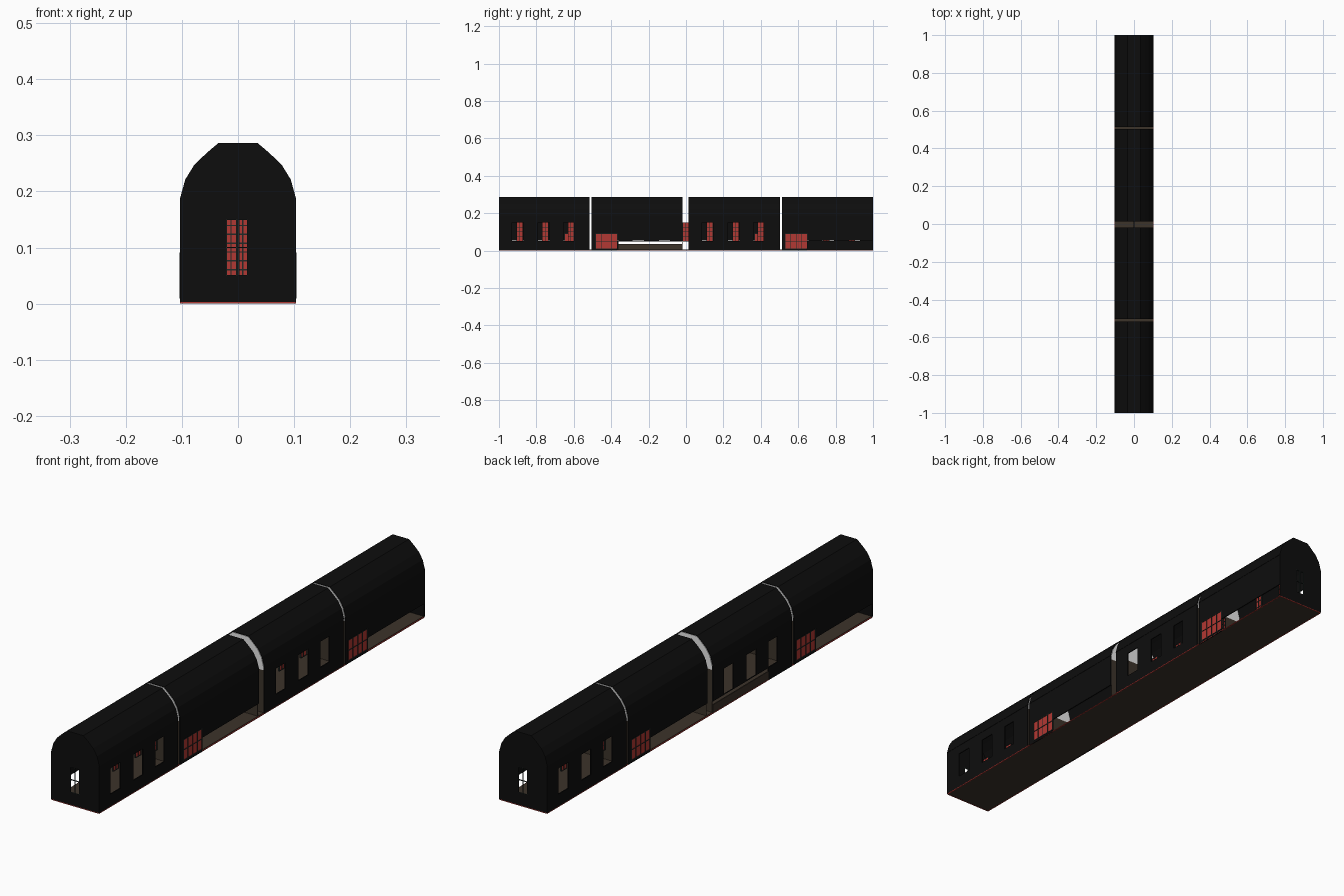
import bpy

if "Cube" in bpy.data.objects:
    bpy.data.objects.remove(bpy.data.objects["Cube"])

def mat(name, r, g, b):
    m = bpy.data.materials.new(name)
    m.diffuse_color = (r, g, b, 1)
    m.use_nodes = True
    m.node_tree.nodes["Principled BSDF"].inputs["Base Color"].default_value = m.diffuse_color
    return m

BLACK = mat("matte black", .004, .004, .004)
BROWN = mat("floor brown", .045, .033, .023)
RED = mat("red glass", .45, .04, .033)
BAR = mat("dark bar", .015, .022, .02)
WHITE = mat("white panel", .9, .9, .9)

W, T = .101, .004
ROOF = [(.103, .185), (.093, .221), (.077, .247), (.055, .268), (.035, .285)]
ARCH = ROOF + [(-x, z) for x, z in reversed(ROOF)]

def mesh(name, verts, faces, m, solid=0):
    me = bpy.data.meshes.new(name)
    me.from_pydata(verts, [], faces)
    me.materials.append(m)
    ob = bpy.data.objects.new(name, me)
    bpy.context.collection.objects.link(ob)
    if solid:
        mod = ob.modifiers.new("thickness", 'SOLIDIFY')
        mod.thickness = solid
        mod.offset = 0
    return ob

def boxes(name, items, m):
    """One object from several (x0,x1,y0,y1,z0,z1) boxes."""
    v, f = [], []
    for x0, x1, y0, y1, z0, z1 in items:
        n = len(v)
        v += [(x, y, z) for x in (x0, x1) for y in (y0, y1) for z in (z0, z1)]
        f += [[n + i for i in q] for q in ((0, 1, 3, 2), (4, 6, 7, 5), (0, 4, 5, 1),
                                           (2, 3, 7, 6), (0, 2, 6, 4), (1, 5, 7, 3))]
    return mesh(name, v, f, m)

def holed_wall(name, u0, u1, z1, holes, place, m=BLACK):
    """Flat wall of grid cells, leaving out cells inside the holes."""
    us = sorted({u0, u1, *[h[0] for h in holes], *[h[1] for h in holes]})
    zs = sorted({.003, z1, *[h[2] for h in holes], *[h[3] for h in holes]})
    v = [place(u, z) for u in us for z in zs]
    n = len(zs)
    f = []
    for i in range(len(us) - 1):
        for j in range(n - 1):
            cu, cz = (us[i] + us[i + 1]) / 2, (zs[j] + zs[j + 1]) / 2
            if not any(a < cu < b and c < cz < d for a, b, c, d in holes):
                f.append((i * n + j, (i + 1) * n + j, (i + 1) * n + j + 1, i * n + j + 1))
    return mesh(name, v, f, m, T)

def lattice(name, axis, c, u0, u1, z0, z1, cols, rows, glass=True, t=.003):
    """Window of thin bars, with or without a red pane; axis is the facing."""
    def b(a0, a1, zz0, zz1, h):
        return ((c - h, c + h, a0, a1, zz0, zz1) if axis == 'x'
                else (a0, a1, c - h, c + h, zz0, zz1))
    w = .0012
    items = [b(u0 + (u1 - u0) * i / cols - w, u0 + (u1 - u0) * i / cols + w, z0, z1, t)
             for i in range(cols + 1)]
    items += [b(u0, u1, z0 + (z1 - z0) * i / rows - w, z0 + (z1 - z0) * i / rows + w, t)
              for i in range(rows + 1)]
    boxes(name + "_bars", items, BAR)
    if glass:
        boxes(name + "_pane", [b(u0, u1, z0, z1, t / 3)], RED)

# Four hut sections
SECTIONS = [(-1, -.516), (-.504, -.018), (.014, .502), (.514, 1)]
RIGHT_WIN = {0: [(-.93, -.87), (-.79, -.73), (-.655, -.6)],
             2: [(.085, .145), (.225, .285), (.36, .415)]}
LEFT_WIN = {3: [(.87, .93), (.73, .79), (.6, .655)],
            1: [(-.145, -.085), (-.285, -.225), (-.415, -.36)]}
BIG = {(1, 1): (-.482, -.368), (1, 3): (.53, .648),
       (-1, 2): (.368, .482), (-1, 0): (-.648, -.53)}

for k, (y0, y1) in enumerate(SECTIONS):
    # curved roof
    n = len(ARCH)
    mesh(f"roof_{k}", [(x, y, z) for y in (y0, y1) for x, z in ARCH],
         [(i, i + 1, n + i + 1, n + i) for i in range(n - 1)], BLACK, .002)
    # side walls
    for s, wins in ((1, RIGHT_WIN), (-1, LEFT_WIN)):
        holes = [(a, b, .05, .15) for a, b in wins.get(k, [])]
        if (s, k) in BIG:
            a, b = BIG[s, k]
            holes.append((a, b, .01, .09))
            holes.append((b, y1, 0, .054) if s == 1 else (y0, a, 0, .054))
            lattice(f"wide_window_{k}", 'x', s * W, a, b, .01, .09, 4, 2)
        if s == -1 and k == 1:
            holes.append((-.36, y1, 0, .048))
        holed_wall(f"side_wall_{k}_{s}", y0, y1, .185, holes, lambda u, z: (s * W, u, z))
    # inner end walls: brown below, white above
    for y in (y0, y1):
        if abs(y) < 1:
            q = .003 if y == y0 else -.003
            boxes("inner_end_lower", [(-.099, .099, min(y, y + q), max(y, y + q), .004, .17)], BROWN)
            mesh("inner_end_upper", [(x * .97, y + q / 2, z - .002) for x, z in ARCH]
                 + [(-.099, y + q / 2, .17), (.099, y + q / 2, .17)],
                 [list(range(n + 2))], WHITE, .003)

# Outer end walls with a barred narrow window
for s in (-1, 1):
    y = s * .998
    a, b = (-.021, .017) if s == -1 else (-.017, .021)
    holed_wall("end_wall", -.103, .103, .185, [(a, b, .05, .15)], lambda u, z: (u, y, z))
    mesh("end_gable", [(x, y, z) for x, z in ARCH], [list(range(len(ARCH)))], BLACK, T)
    lattice("end_window", 'y', y, a, b, .05, .15, 2, 2, False, .002)
    lattice("inner_door", 'y', s * .522 + s * .003, a - .002, b + .002, .045, .155, 4, 7)

# Red barred panels along the middle of the hut
for y in (-.887, -.752, -.614, 0, .128, .268, .401, .752, .887):
    lattice("inner_panel", 'x', 0, y - .017, y + .015, .05, .15, 2, 4)

# Floor, red base trim and low kerbs
boxes("floor", [(-.1, .1, -.998, .998, .001, .005)], BROWN)
boxes("base_trim", [(x - .0015, x + .0015, -.999, .999, 0, .003) for x in (-.1015, .1015)]
      + [(-.1, .1, y - .0015, y + .0015, 0, .003) for y in (-.9985, .9985)], RED)
boxes("low_kerb", [(-.102, -.098, -.36, -.02, .003, .034)], BROWN)
